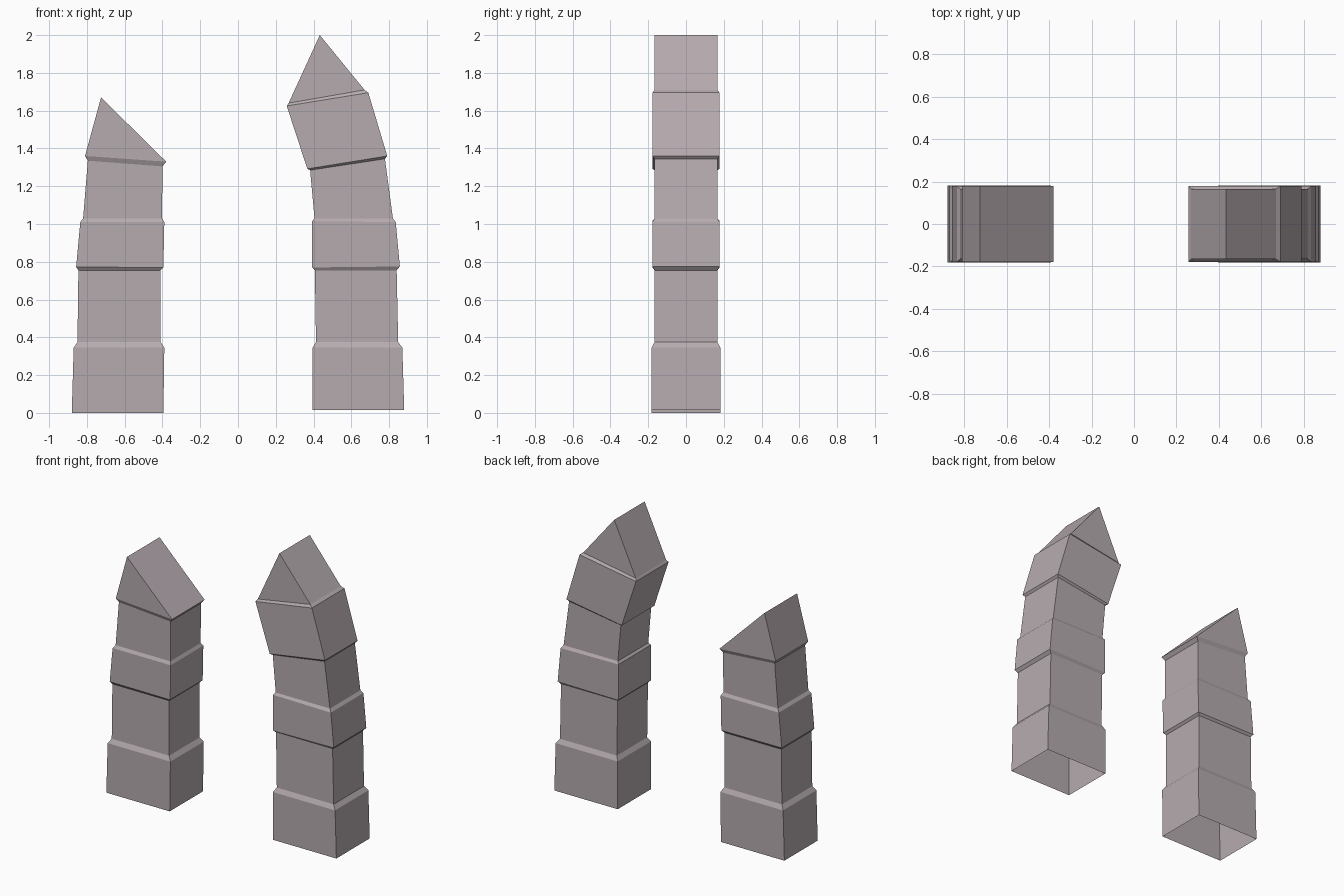
import bpy
import bmesh

cube = bpy.data.objects.get("Cube")
if cube:
    bpy.data.objects.remove(cube, do_unlink=True)

stone = bpy.data.materials.new("mauve grey stone")
stone.use_nodes = True
colour = (0.47, 0.41, 0.435, 1)
stone.diffuse_color = colour
bsdf = stone.node_tree.nodes["Principled BSDF"]
bsdf.inputs["Base Color"].default_value = colour
bsdf.inputs["Roughness"].default_value = 0.9

# Half depths of the broad bands and the recessed shaft
FOOT, BAND, SHAFT = 0.182, 0.178, 0.166


def pillar(name, rings, ridge):
    """Loft rectangular rings (x0, z0, x1, z1, half depth) up to a ridge along y."""
    bm = bmesh.new()
    loops = []
    for x0, z0, x1, z1, d in rings:
        corners = ((x0, -d, z0), (x1, -d, z1), (x1, d, z1), (x0, d, z0))
        loops.append([bm.verts.new(c) for c in corners])
    # Walls, open underneath
    for low, high in zip(loops, loops[1:]):
        for i in range(4):
            j = (i + 1) % 4
            bm.faces.new((low[i], low[j], high[j], high[i]))
    # Gabled top
    x, z, d = ridge
    front, back = bm.verts.new((x, -d, z)), bm.verts.new((x, d, z))
    a, b, c, e = loops[-1]
    for face in ((a, b, front), (b, c, back, front), (c, e, back), (e, a, front, back)):
        bm.faces.new(face)
    bm.normal_update()
    mesh = bpy.data.meshes.new(name)
    bm.to_mesh(mesh)
    bm.free()
    mesh.materials.append(stone)
    obj = bpy.data.objects.new(name, mesh)
    bpy.context.collection.objects.link(obj)
    return obj


# Short pillar with a slanted peak
pillar("right_pillar", [
    (-0.88, 0.0, -0.395, 0.0, FOOT),
    (-0.87, 0.345, -0.39, 0.345, FOOT),
    (-0.85, 0.375, -0.41, 0.375, SHAFT),
    (-0.845, 0.755, -0.41, 0.755, SHAFT),
    (-0.857, 0.772, -0.395, 0.77, BAND),
    (-0.835, 1.01, -0.39, 1.01, BAND),
    (-0.82, 1.03, -0.402, 1.03, SHAFT),
    (-0.795, 1.335, -0.4, 1.305, SHAFT),
    (-0.81, 1.36, -0.38, 1.33, BAND),
], (-0.725, 1.67, BAND))

# Tall pillar leaning inward at the top
pillar("left_pillar", [
    (0.395, 0.015, 0.88, 0.015, FOOT),
    (0.395, 0.345, 0.87, 0.345, FOOT),
    (0.413, 0.375, 0.848, 0.375, SHAFT),
    (0.407, 0.755, 0.84, 0.755, SHAFT),
    (0.392, 0.77, 0.857, 0.775, BAND),
    (0.392, 1.015, 0.835, 1.01, BAND),
    (0.405, 1.03, 0.82, 1.03, SHAFT),
    (0.382, 1.285, 0.778, 1.345, SHAFT),
    (0.367, 1.292, 0.79, 1.36, BAND),
    (0.258, 1.625, 0.69, 1.695, BAND),
    (0.268, 1.64, 0.67, 1.71, SHAFT),
], (0.433, 2.0, SHAFT))
